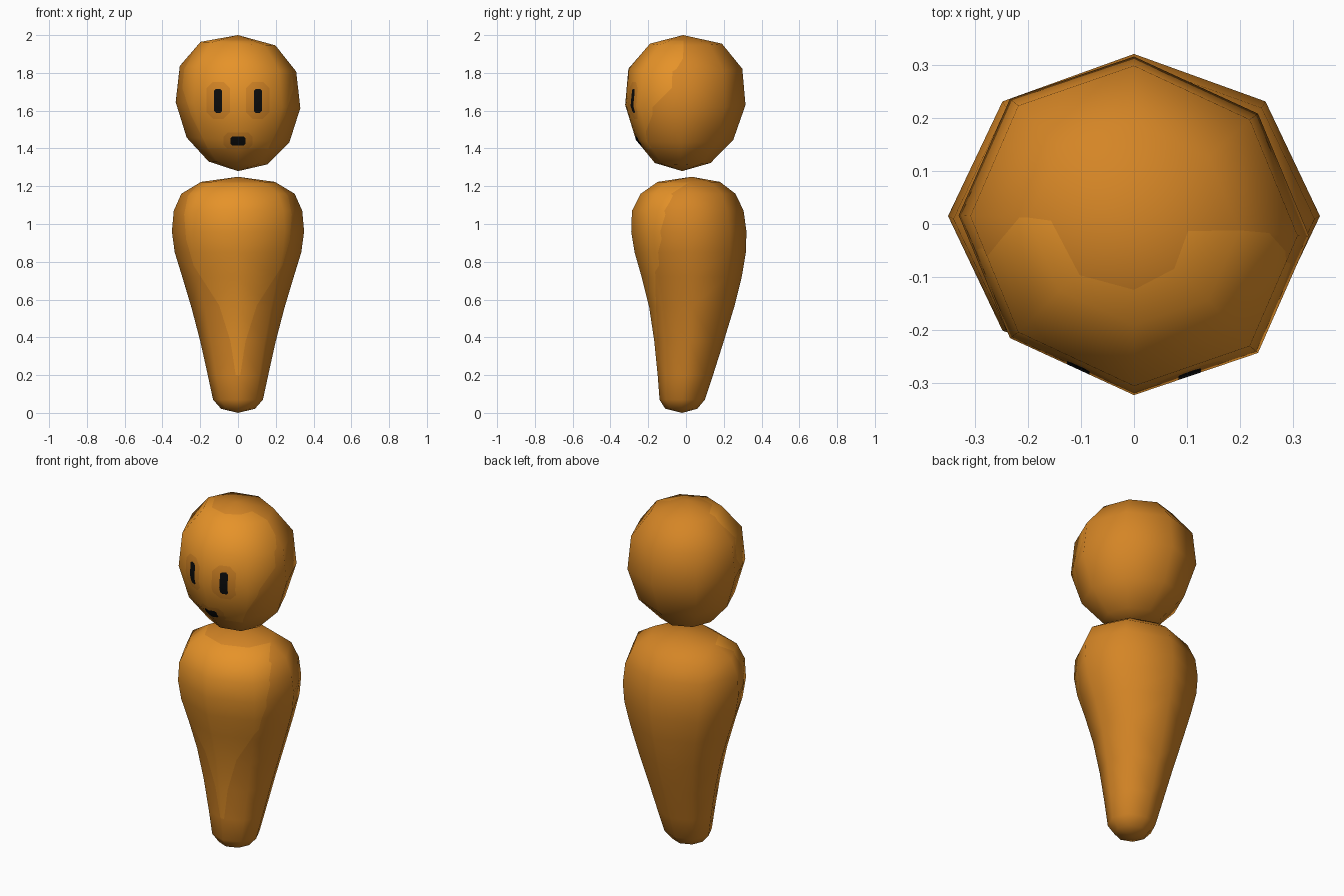
import bpy, bmesh, math
from mathutils import Vector

if "Cube" in bpy.data.objects:
    bpy.data.objects.remove(bpy.data.objects["Cube"])


def material(name, rgb):
    m = bpy.data.materials.new(name)
    m.diffuse_color = (*rgb, 1)
    m.use_nodes = True
    m.node_tree.nodes["Principled BSDF"].inputs["Base Color"].default_value = m.diffuse_color
    return m


MATS = [material("orange", (0.66, 0.235, 0.019)),
        material("light orange", (0.79, 0.29, 0.022)),
        material("black", (0.004, 0.004, 0.004))]


def lofted(bottom, rings, top, shear=0.0):
    """Closed eight-sided form; rings are (z, half width, front y, back y)."""
    bm = bmesh.new()
    loops = []
    for z, rx, yf, yb in rings:
        cy, ry = (yf + yb) / 2, (yb - yf) / 2
        loop = []
        for k in range(8):
            a = k * math.pi / 4
            x = rx * math.sin(a)
            loop.append(bm.verts.new((x, cy - ry * math.cos(a) - shear * x,
                                      z - shear * 0.8 * x)))
        loops.append(loop)
    lo, hi = bm.verts.new(bottom), bm.verts.new(top)
    for k in range(8):
        j = (k + 1) % 8
        bm.faces.new((lo, loops[0][j], loops[0][k]))
        bm.faces.new((hi, loops[-1][k], loops[-1][j]))
        for a, b in zip(loops, loops[1:]):
            bm.faces.new((a[k], a[j], b[j], b[k]))
    bmesh.ops.recalc_face_normals(bm, faces=bm.faces[:])
    bm.normal_update()
    # Remember the smooth normals so that cuts keep the same shading
    layer = bm.verts.layers.float_vector.new("smooth_normal")
    for v in bm.verts:
        v[layer] = v.normal
    bm.faces.layers.int.new("tag")
    bmesh.ops.triangulate(bm, faces=bm.faces[:])
    return bm


def paint(bm, half, mat, cx=0.0):
    """Cut a convex mirrored outline into the front and colour it.
    half lists (x, z) of the right side from top to bottom."""
    tag = bm.faces.layers.int["tag"]
    bm.normal_update()
    for f in bm.faces:
        f[tag] = 1 if f.normal.y < -0.01 else 0
    pts = [(cx + x, z) for x, z in half] + [(cx - x, z) for x, z in reversed(half)]
    for (x0, z0), (x1, z1) in zip(pts, pts[1:] + pts[:1]):
        inward = Vector((z1 - z0, 0, x0 - x1)).normalized()
        origin = Vector((x0, 0, z0))
        faces = [f for f in bm.faces if f[tag] == 1]
        geom = list({v for f in faces for v in f.verts}) + \
            list({e for f in faces for e in f.edges}) + faces
        bmesh.ops.bisect_plane(bm, geom=geom, dist=1e-5, plane_co=origin, plane_no=inward)
        for f in bm.faces:
            if f[tag] == 1 and (f.calc_center_median() - origin).dot(inward) < 0:
                f[tag] = 0
    for f in bm.faces:
        if f[tag] == 1:
            f.material_index = mat


def finish(name, bm):
    layer = bm.verts.layers.float_vector["smooth_normal"]
    bm.normal_update()
    normals = []
    for v in bm.verts:
        n = Vector(v[layer])
        normals.append((n if n.length > 0.1 else v.normal).normalized())
    bm.verts.layers.float_vector.remove(layer)
    bm.faces.layers.int.remove(bm.faces.layers.int["tag"])
    for f in bm.faces:
        f.smooth = True
    me = bpy.data.meshes.new(name)
    bm.to_mesh(me)
    bm.free()
    for m in MATS:
        me.materials.append(m)
    me.normals_split_custom_set_from_vertices([tuple(n) for n in normals])
    bpy.context.collection.objects.link(bpy.data.objects.new(name, me))


def oval(z, w, h, c):
    """Right half of a rectangle with cut corners."""
    return [(w - c, z + h), (w, z + h - c), (w, z - h + c), (w - c, z - h)]


# Body: tapering from the shoulders to a rounded foot
body = lofted((0, -0.02, 0.0), [
    (0.022, 0.09, -0.11, 0.06),
    (0.07, 0.132, -0.14, 0.10),
    (0.20, 0.16, -0.15, 0.143),
    (0.38, 0.20, -0.168, 0.20),
    (0.56, 0.247, -0.195, 0.255),
    (0.72, 0.295, -0.235, 0.295),
    (0.85, 0.335, -0.272, 0.317),
    (0.96, 0.35, -0.29, 0.32),
    (1.07, 0.34, -0.286, 0.305),
    (1.16, 0.30, -0.24, 0.262),
    (1.223, 0.195, -0.15, 0.18)], (0, 0.03, 1.25))
# Light belly, narrowing to a thin stripe
paint(body, [(0.2, 1.22), (0.265, 1.15), (0.285, 1.05), (0.275, 0.92), (0.235, 0.78)], 1)
paint(body, [(0.235, 0.78), (0.10, 0.57)], 1)
paint(body, [(0.10, 0.57), (0.04, 0.38)], 1)
paint(body, [(0.04, 0.38), (0.012, 0.2)], 1)
finish("body", body)

# Floating head
head = lofted((0, -0.02, 1.28), [
    (1.323, 0.155, -0.165, 0.13),
    (1.445, 0.272, -0.265, 0.25),
    (1.63, 0.33, -0.322, 0.315),
    (1.822, 0.308, -0.305, 0.298),
    (1.955, 0.198, -0.19, 0.19)], (0, -0.015, 2.0), shear=0.06)
# Light face with darker rings around the black eyes and mouth
paint(head, [(0.2, 1.972), (0.285, 1.82), (0.295, 1.72), (0.25, 1.58), (0.16, 1.40)], 1)
for side in (-1, 1):
    paint(head, oval(1.655, 0.062, 0.098, 0.035), 0, side * 0.105)
    paint(head, oval(1.652, 0.021, 0.064, 0.01), 2, side * 0.105)
paint(head, oval(1.44, 0.078, 0.045, 0.025), 0)
paint(head, oval(1.44, 0.04, 0.024, 0.01), 2)
finish("head", head)
